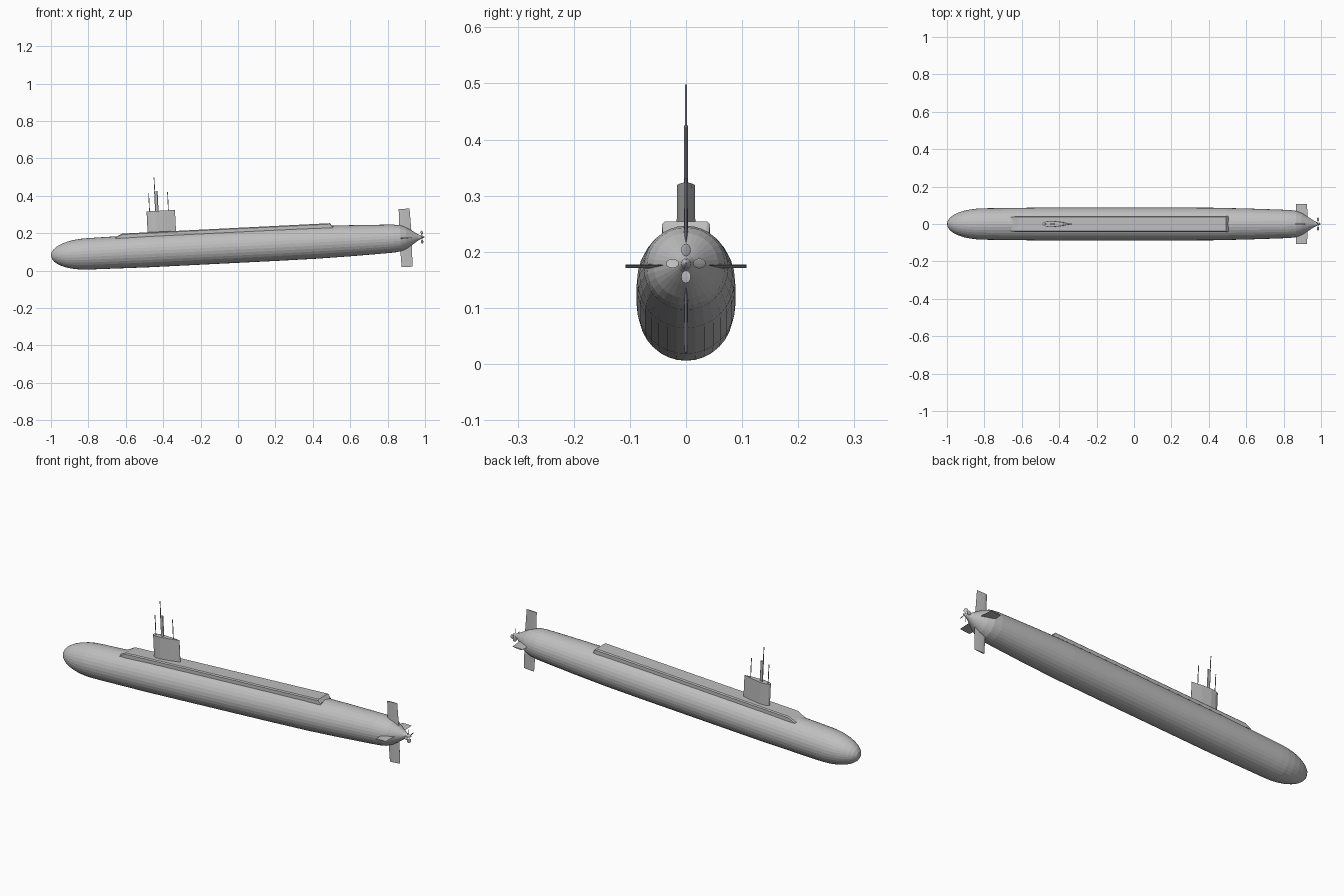
import bpy, bmesh, math
from mathutils import Matrix, Vector

cube = bpy.data.objects.get("Cube")
if cube:
    bpy.data.objects.remove(cube, do_unlink=True)

grey = bpy.data.materials.new("hull_grey")
grey.use_nodes = True
colour = (0.52, 0.52, 0.52, 1)
grey.diffuse_color = colour
grey.node_tree.nodes["Principled BSDF"].inputs["Base Color"].default_value = colour

# The boat lies along x, bow at -x, pitched slightly stern-up
PITCH = Matrix.Translation((0, 0, 0.13)) @ Matrix.Rotation(-math.atan(0.05), 4, 'Y')


def finish(name, bm):
    bmesh.ops.recalc_face_normals(bm, faces=bm.faces)
    bm.transform(PITCH)
    mesh = bpy.data.meshes.new(name)
    bm.to_mesh(mesh)
    bm.free()
    mesh.materials.append(grey)
    obj = bpy.data.objects.new(name, mesh)
    bpy.context.collection.objects.link(obj)
    return obj


def loft(name, rings):
    """Skin a list of equal-length point rings and cap both ends."""
    bm = bmesh.new()
    loops = [[bm.verts.new(p) for p in ring] for ring in rings]
    n = len(loops[0])
    for a, b in zip(loops, loops[1:]):
        for i in range(n):
            j = (i + 1) % n
            bm.faces.new((a[i], a[j], b[j], b[i]))
    bm.faces.new(loops[0])
    bm.faces.new(loops[-1])
    return finish(name, bm)


def lathe(name, profile, sides):
    rings = []
    for x, r in profile:
        angles = [2 * math.pi * i / sides for i in range(sides)]
        rings.append([(x, r * math.cos(a), r * math.sin(a)) for a in angles])
    return loft(name, rings)


# Teardrop section: fraction of chord, fraction of half thickness
FOIL = [(0, 0), (0.04, 0.5), (0.15, 0.9), (0.32, 1), (0.65, 0.65), (1, 0.04)]
OUTLINE = FOIL + [(c, -t) for c, t in reversed(FOIL[1:])]


def fin(name, direction, stations):
    """Foil lofted outwards; stations are (distance, nose x, tail x, half thickness)."""
    out = Vector(direction)
    side = Vector((1, 0, 0)).cross(out)
    rings = []
    for d, x0, x1, half in stations:
        rings.append([Vector((x0 + c * (x1 - x0), 0, 0)) + out * d + side * (t * half)
                      for c, t in OUTLINE])
    return loft(name, rings)


def mast(name, x, bottom, top, radius, length=1.0, sides=8):
    rings = []
    for z in (bottom, top):
        angles = [2 * math.pi * i / sides for i in range(sides)]
        rings.append([(x + length * radius * math.cos(a), radius * math.sin(a), z)
                      for a in angles])
    return loft(name, rings)


# Pressure hull: elliptical bow, long body, tapering stern cone
bow = [(-0.8 - 0.2 * math.cos(a), 0.003 + 0.081 * math.sin(a))
       for a in [math.pi / 2 * i / 8 for i in range(9)]]
body = [(-0.65, 0.086), (-0.48, 0.088), (0.2, 0.088), (0.42, 0.087), (0.6, 0.083),
        (0.75, 0.078), (0.83, 0.075), (0.87, 0.07), (0.9, 0.058), (0.935, 0.036),
        (0.965, 0.016), (0.98, 0.009)]
lathe("hull", bow + body, 32)

# Raised deck casing with a sloped front and chamfered edges
casing = []
for x, top, half in [(-0.655, 0.08, 0.041), (-0.615, 0.099, 0.043),
                     (0.497, 0.099, 0.043), (0.51, 0.082, 0.041)]:
    casing.append([(x, -half, 0.05), (x, -half, top - 0.005), (x, -half + 0.005, top),
                   (x, half - 0.005, top), (x, half, top - 0.005), (x, half, 0.05)])
loft("deck_casing", casing)

# Sail with its diving planes and masts
fin("sail", (0, 0, 1), [(0.085, -0.479, -0.327, 0.017), (0.211, -0.479, -0.327, 0.016)])
for label, s in (("left", 1), ("right", -1)):
    fin(label + "_sail_plane", (0, s, 0),
        [(0.01, -0.467, -0.415, 0.004), (0.053, -0.462, -0.424, 0.003)])
mast("forward_mast", -0.463, 0.2, 0.31, 0.002)
mast("periscope_fairing", -0.424, 0.2, 0.316, 0.004, 2.3)
mast("periscope", -0.43, 0.3, 0.39, 0.002)
mast("aft_mast", -0.362, 0.2, 0.31, 0.002)

# Cruciform stern surfaces
for label, direction, reach in (("upper_rudder", (0, 0, 1), 0.156),
                                ("lower_rudder", (0, 0, -1), 0.155),
                                ("left_stern_plane", (0, 1, 0), 0.108),
                                ("right_stern_plane", (0, -1, 0), 0.108)):
    fin(label, direction, [(0.03, 0.865, 0.93, 0.004), (reach, 0.868, 0.926, 0.003)])

# Propeller: pointed hub and four twisted oval blades
lathe("propeller_hub", [(0.974, 0.010), (0.986, 0.008), (0.995, 0.004), (1.0, 0.0008)], 12)
bm = bmesh.new()
for k in range(4):
    turn = (Matrix.Rotation(k * math.pi / 2, 4, 'X')
            @ Matrix.Translation((0.985, 0, 0.024))
            @ Matrix.Rotation(math.radians(35), 4, 'Z')
            @ Matrix.Diagonal((0.0015, 0.0105, 0.0115, 1)))
    bmesh.ops.create_uvsphere(bm, u_segments=12, v_segments=6, radius=1, matrix=turn)
finish("propeller_blades", bm)
